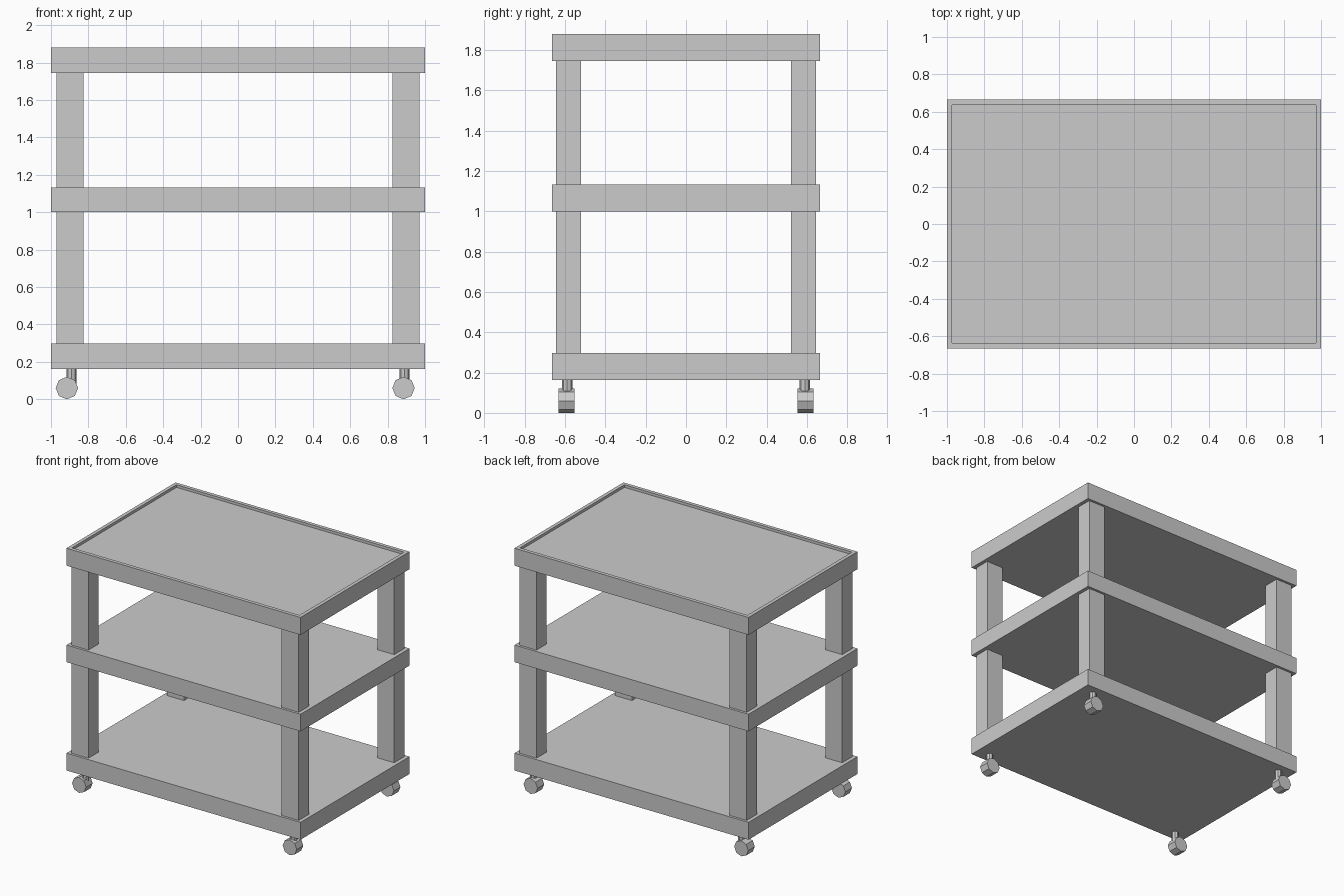
import bpy, bmesh
from math import radians
from mathutils import Matrix, Vector

if "Cube" in bpy.data.objects:
    bpy.data.objects.remove(bpy.data.objects["Cube"])


def make_object(name, bm):
    bmesh.ops.recalc_face_normals(bm, faces=bm.faces)
    mesh = bpy.data.meshes.new(name)
    bm.to_mesh(mesh)
    bm.free()
    obj = bpy.data.objects.new(name, mesh)
    bpy.context.collection.objects.link(obj)
    return obj


def box_bmesh(x0, x1, y0, y1, z0, z1):
    bm = bmesh.new()
    centre = Vector(((x0 + x1) / 2, (y0 + y1) / 2, (z0 + z1) / 2))
    size = (x1 - x0, y1 - y0, z1 - z0, 1)
    bmesh.ops.create_cube(bm, size=1, matrix=Matrix.Translation(centre) @ Matrix.Diagonal(size))
    return bm


def cylinder(name, centre, radius, depth, rotation=Matrix()):
    bm = bmesh.new()
    bmesh.ops.create_cone(bm, cap_ends=True, segments=8, radius1=radius, radius2=radius,
                          depth=depth, matrix=Matrix.Translation(centre) @ rotation)
    return make_object(name, bm)


W, D = 1.0, 0.665            # half width and half depth of the shelves
LEVELS = {"bottom": (0.163, 0.297), "middle": (1.0, 1.132), "top": (1.745, 1.88)}

# Shelves; the top one has a shallow tray recess inside a thin rim
for level, (z0, z1) in LEVELS.items():
    bm = box_bmesh(-W, W, -D, D, z0, z1)
    if level == "top":
        face = max(bm.faces, key=lambda f: f.calc_center_median().z)
        bmesh.ops.inset_region(bm, faces=[face], thickness=0.028, use_even_offset=True)
        floor = bmesh.ops.extrude_face_region(bm, geom=[face])["geom"]
        bmesh.ops.translate(bm, vec=(0, 0, -0.02),
                            verts=[g for g in floor if isinstance(g, bmesh.types.BMVert)])
        bmesh.ops.delete(bm, geom=[face], context='FACES_ONLY') if face.is_valid else None
    make_object(level + "_shelf", bm)

# Corner posts and casters
for sx, side in ((-1, "left"), (1, "right")):
    for sy, end in ((-1, "front"), (1, "back")):
        corner = end + "_" + side
        xs = sorted((sx * 0.826, sx * 0.971))
        ys = sorted((sy * 0.52, sy * 0.646))
        for part, z0, z1 in (("lower", 0.297, 1.0), ("upper", 1.132, 1.745)):
            make_object(f"{corner}_{part}_post", box_bmesh(*xs, *ys, z0, z1))

        # Stem and wheel; every wheel trails slightly towards -x
        cylinder(corner + "_caster_stem", (sx * 0.89, sy * 0.59, 0.122), 0.026, 0.084)
        cylinder(corner + "_caster_wheel", (sx * 0.90 - 0.015, sy * 0.593, 0.06), 0.06, 0.08,
                 Matrix.Rotation(radians(90), 4, 'X'))
